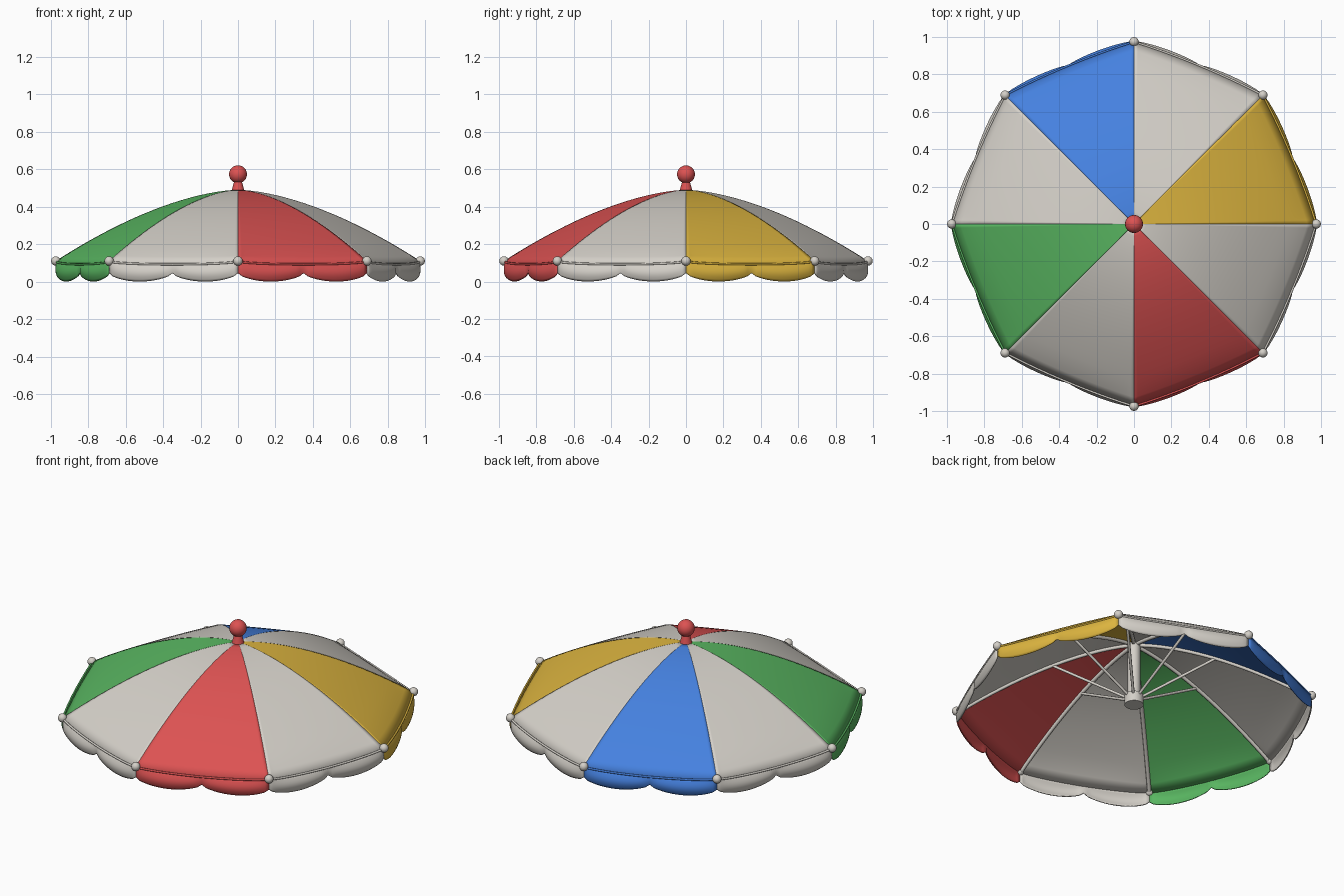
import bpy, bmesh, math
from mathutils import Vector

if "Cube" in bpy.data.objects:
    bpy.data.objects.remove(bpy.data.objects["Cube"])

RIBS = 8
STEP = 2 * math.pi / RIBS
TIP_R, TIP_Z, TOP_Z = 0.973, 0.11, 0.49
NU, NV, NT = 32, 20, 8


def material(name, rgb):
    m = bpy.data.materials.new(name)
    m.use_nodes = True
    m.diffuse_color = (*rgb, 1)
    m.node_tree.nodes["Principled BSDF"].inputs["Base Color"].default_value = (*rgb, 1)
    return m


CREAM = material("cream", (0.66, 0.63, 0.58))
RED = material("red", (0.72, 0.085, 0.085))
YELLOW = material("yellow", (0.72, 0.46, 0.05))
GREEN = material("green", (0.1, 0.47, 0.12))
BLUE = material("blue", (0.06, 0.22, 0.74))


def rib_point(angle, f):
    """Point on a rib, f = 0 at the crown and 1 at the tip."""
    r = TIP_R * f
    z = TOP_Z - (TOP_Z - TIP_Z) * f ** 1.65
    return Vector((r * math.cos(angle), r * math.sin(angle), z))


def panel_point(a, u, v):
    """Cloth stretched between two ribs, rolling over near the hem."""
    v = 0.02 + 0.98 * v
    p = rib_point(a, v).lerp(rib_point(a + STEP, v), u)
    w = 4 * u * (1 - u)
    grow = 1 + 0.018 * w * v
    p.x *= grow
    p.y *= grow
    roll = max(0, (v - 0.86) / 0.14)
    p.z -= 0.018 * math.sqrt(w) * roll ** 2
    return p


def valance_point(a, u, t):
    """Hanging border with two puffed scallops per panel."""
    p = panel_point(a, u, 1)
    lobe = abs(math.sin(2 * math.pi * u))
    low = 0.045 * (1 - lobe ** 0.6)
    out = Vector((p.x, p.y, 0)).normalized()
    p.z += (low - p.z) * t
    return p + out * (0.018 * lobe ** 0.5 * math.sin(math.pi * t * 0.95))


def smooth(ob, angle=40):
    bpy.ops.object.select_all(action='DESELECT')
    ob.select_set(True)
    bpy.context.view_layer.objects.active = ob
    bpy.ops.object.shade_smooth_by_angle(angle=math.radians(angle))


def sheet(name, func, a, nv, mat, thickness):
    bm = bmesh.new()
    rows = [[bm.verts.new(func(a, i / NU, j / nv)) for i in range(NU + 1)]
            for j in range(nv + 1)]
    for j in range(nv):
        for i in range(NU):
            bm.faces.new((rows[j][i], rows[j + 1][i],
                          rows[j + 1][i + 1], rows[j][i + 1]))
    me = bpy.data.meshes.new(name)
    bm.to_mesh(me)
    bm.free()
    ob = bpy.data.objects.new(name, me)
    bpy.context.collection.objects.link(ob)
    me.materials.append(mat)
    solid = ob.modifiers.new("thickness", 'SOLIDIFY')
    solid.thickness = thickness
    solid.offset = -1
    smooth(ob)


def tube(name, points, radius, mat):
    cu = bpy.data.curves.new(name, 'CURVE')
    cu.dimensions = '3D'
    cu.bevel_depth = radius
    cu.bevel_resolution = 2
    cu.use_fill_caps = True
    sp = cu.splines.new('POLY')
    sp.points.add(len(points) - 1)
    for q, p in zip(sp.points, points):
        q.co = (*p, 1)
    sp.use_smooth = True
    cu.materials.append(mat)
    ob = bpy.data.objects.new(name, cu)
    bpy.context.collection.objects.link(ob)


def ball(name, loc, radius, mat, seg=16):
    bpy.ops.mesh.primitive_uv_sphere_add(segments=seg, ring_count=seg // 2,
                                         radius=radius, location=loc)
    ob = bpy.context.object
    ob.name = name
    ob.data.materials.append(mat)
    smooth(ob, 60)


def cone(name, r1, r2, z1, z2, mat):
    bpy.ops.mesh.primitive_cone_add(vertices=24, radius1=r1, radius2=r2,
                                    depth=z2 - z1, location=(0, 0, (z1 + z2) / 2))
    ob = bpy.context.object
    ob.name = name
    ob.data.materials.append(mat)
    smooth(ob)


# Canopy panels, hem piping and scalloped border, counted from +x
colours = [YELLOW, CREAM, BLUE, CREAM, GREEN, CREAM, RED, CREAM]
for k, mat in enumerate(colours):
    a = k * STEP
    sheet(f"canopy_panel_{k + 1}", panel_point, a, NV, mat, 0.008)
    sheet(f"scalloped_border_{k + 1}", valance_point, a, NT, mat, 0.006)
    hem = [panel_point(a, i / NU, 1) for i in range(NU + 1)]
    tube(f"hem_{k + 1}", hem, 0.006, mat)

# Ribs, stretchers and tip balls
drop = Vector((0, 0, 0.014))
for k in range(RIBS):
    a = k * STEP
    tube(f"rib_{k + 1}", [rib_point(a, 0.02 + 0.97 * i / 16) - drop
                          for i in range(17)], 0.011, CREAM)
    start = Vector((0.035 * math.cos(a), 0.035 * math.sin(a), 0.145))
    tube(f"stretcher_{k + 1}", [start, rib_point(a, 0.46) - drop], 0.008, CREAM)
    ball(f"tip_ball_{k + 1}", rib_point(a, 1), 0.025, CREAM)

# Pole with sliding runner
cone("pole", 0.035, 0.035, 0.11, 0.48, CREAM)
cone("runner", 0.052, 0.052, 0.1, 0.16, CREAM)

# Finial
cone("finial_neck", 0.034, 0.018, 0.485, 0.545, RED)
ball("finial_ball", (0, 0, 0.573), 0.048, RED, 24)
